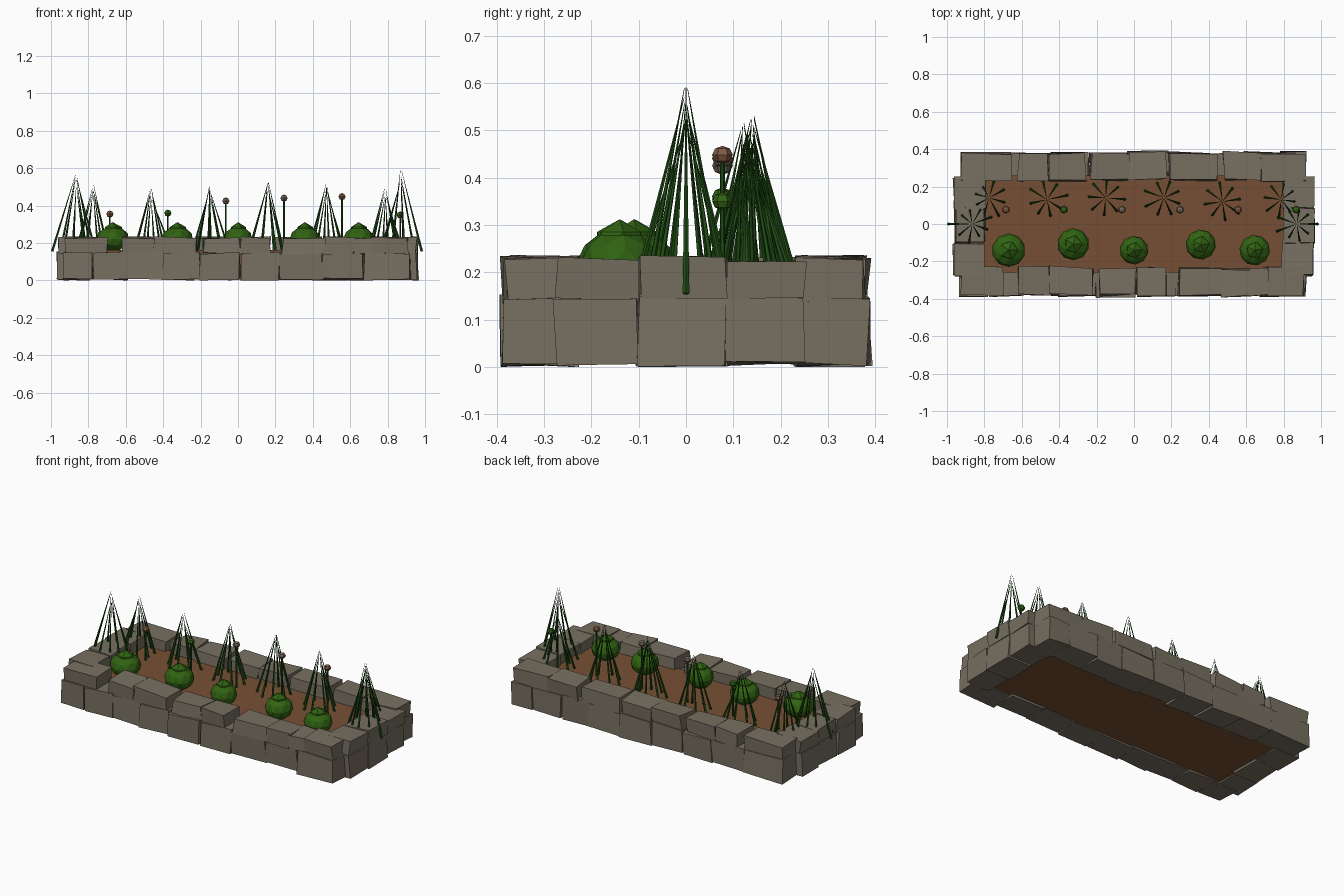
import bpy, bmesh, math, random
from mathutils import Vector, Matrix

if "Cube" in bpy.data.objects:
    bpy.data.objects.remove(bpy.data.objects["Cube"])

random.seed(7)


def material(name, rgb):
    m = bpy.data.materials.new(name)
    m.diffuse_color = (*rgb, 1)
    m.use_nodes = True
    m.node_tree.nodes["Principled BSDF"].inputs["Base Color"].default_value = m.diffuse_color
    return m


STONE = material("grey stone", (0.185, 0.16, 0.12))
SOIL = material("brown soil", (0.18, 0.078, 0.034))
LEAF = material("bush green", (0.03, 0.125, 0.006))
GRASS = material("dark grass green", (0.014, 0.075, 0.007))
BROWN = material("brown flower", (0.21, 0.10, 0.055))
TAN = material("taupe flower", (0.185, 0.135, 0.10))


def finish(name, bm, mat):
    bmesh.ops.recalc_face_normals(bm, faces=bm.faces)
    me = bpy.data.meshes.new(name)
    bm.to_mesh(me)
    bm.free()
    me.materials.append(mat)
    ob = bpy.data.objects.new(name, me)
    bpy.context.collection.objects.link(ob)
    return ob


def box(name, x0, x1, y0, y1, z0, z1, mat, jitter=0.0):
    # box whose corners are nudged to look hand cut
    bm = bmesh.new()
    bmesh.ops.create_cube(bm, size=1)
    for v in bm.verts:
        x = x0 if v.co.x < 0 else x1
        y = y0 if v.co.y < 0 else y1
        z = z0 if v.co.z < 0 else z1
        v.co = Vector((x, y, z)) + Vector([random.uniform(-jitter, jitter) for _ in range(3)])
        v.co.z = max(v.co.z, 0.0)
    return finish(name, bm, mat)


def rod(bm, a, b, r1, r2, sides):
    # tapered rod between two points
    d = b - a
    mat = Matrix.Translation((a + b) / 2) @ d.to_track_quat('Z', 'Y').to_matrix().to_4x4()
    bmesh.ops.create_cone(bm, cap_ends=True, segments=sides, radius1=r1, radius2=r2,
                          depth=d.length, matrix=mat)


# Soil bed
box("soil", -0.82, 0.82, -0.26, 0.26, 0.015, 0.162, SOIL)

# Front and back walls: (start, end) of each stone along x, two courses
LOW = (0.006, 0.148)
TOP = (0.142, 0.229)
front_low = [(-0.93, -0.78), (-0.78, -0.59), (-0.59, -0.40), (-0.40, -0.20), (-0.20, 0.01),
             (0.01, 0.22), (0.22, 0.45), (0.45, 0.67), (0.67, 0.92)]
front_top = [(-0.92, -0.70), (-0.62, -0.45), (-0.45, -0.22), (-0.185, 0.01), (0.01, 0.175),
             (0.24, 0.47), (0.47, 0.62), (0.62, 0.72), (0.71, 0.91)]
back_low = [(-0.92, -0.66), (-0.66, -0.44), (-0.44, -0.24), (-0.24, -0.03), (-0.03, 0.18),
            (0.18, 0.40), (0.40, 0.58), (0.58, 0.78), (0.78, 0.92)]
back_top = [(-0.92, -0.66), (-0.62, -0.46), (-0.46, -0.26), (-0.23, -0.03), (-0.03, 0.17),
            (0.19, 0.45), (0.48, 0.68), (0.68, 0.92)]
for side, spans, zs in (("front_low", front_low, LOW), ("front_top", front_top, TOP),
                        ("back_low", back_low, LOW), ("back_top", back_top, TOP)):
    for i, (a, b) in enumerate(spans):
        o = random.uniform(-0.006, 0.006)
        y0, y1 = (-0.382 + o, -0.235 + o) if side[0] == "f" else (0.235 + o, 0.382 + o)
        box(f"{side}_stone_{i}", a, b, y0, y1, *zs, STONE, 0.008)

# End walls
end_spans = [(-0.275, -0.10), (-0.10, 0.083), (0.083, 0.25)]
for s, side in ((-1, "left"), (1, "right")):
    for course, zs in (("low", LOW), ("top", TOP)):
        for i, (a, b) in enumerate(end_spans):
            o = random.uniform(-0.006, 0.006)
            xs = sorted((s * (0.80 + o), s * (0.96 + o)))
            box(f"{side}_{course}_stone_{i}", *xs, a, b, *zs, STONE, 0.007)

# Bushes: a squat blob with a smaller cap
for i, (x, y, r) in enumerate([(-0.67, -0.14, 0.09), (-0.325, -0.108, 0.086), (0, -0.14, 0.077),
                               (0.357, -0.11, 0.081), (0.645, -0.14, 0.082)]):
    bm = bmesh.new()
    turn = Matrix.Rotation(i * 1.3, 4, 'Z')
    bmesh.ops.create_icosphere(bm, subdivisions=2, radius=1, matrix=Matrix.Translation((x, y, 0.222))
                               @ turn @ Matrix.Diagonal((r, r, 0.068, 1)))
    bmesh.ops.create_icosphere(bm, subdivisions=1, radius=1, matrix=Matrix.Translation((x, y, 0.264))
                               @ turn @ Matrix.Diagonal((r * 0.62, r * 0.62, 0.048, 1)))
    finish(f"bush_{i}", bm, LEAF)

# Grass clumps: blades leaning inwards to a shared tip
clumps = [(-0.865, 0.0, 0.565), (-0.775, 0.14, 0.51), (-0.465, 0.13, 0.495), (-0.152, 0.14, 0.505),
          (0.16, 0.14, 0.53), (0.473, 0.12, 0.515), (0.788, 0.13, 0.495), (0.87, 0.0, 0.59)]
for i, (x, y, top) in enumerate(clumps):
    bm = bmesh.new()
    big = i in (0, 7)
    n = 9 if big else 8
    phase = math.pi if i == 0 else i * 0.5 if i < 7 else 0.0
    for k in range(n):
        a = phase + 2 * math.pi * k / n
        r = (0.128 if i == 0 else 0.112) if k == 0 and big else random.uniform(0.085, 0.115)
        h = top if k == 0 else 0.155 + (top - 0.155) * random.uniform(0.82, 1.0)
        base = Vector((x + r * math.cos(a), y + r * math.sin(a), 0.155))
        tip = Vector((x + 0.004 * math.cos(a), y + 0.004 * math.sin(a), h))
        rod(bm, base, tip, 0.0075, 0.0006, 5)
    finish(f"grass_clump_{i}", bm, GRASS)

# Flowers: thin stem and small faceted head
for i, (x, z, mat) in enumerate([(-0.685, 0.355, BROWN), (-0.375, 0.36, LEAF), (-0.065, 0.425, TAN),
                                 (0.246, 0.44, TAN), (0.556, 0.448, BROWN), (0.867, 0.35, LEAF)]):
    bm = bmesh.new()
    rod(bm, Vector((x, 0.077, 0.155)), Vector((x, 0.077, z)), 0.006, 0.005, 6)
    finish(f"flower_stem_{i}", bm, GRASS)
    bm = bmesh.new()
    bmesh.ops.create_uvsphere(bm, u_segments=6, v_segments=4, radius=1,
                              matrix=Matrix.Translation((x, 0.077, z)) @ Matrix.Diagonal((0.022, 0.022, 0.019, 1)))
    finish(f"flower_head_{i}", bm, mat)
